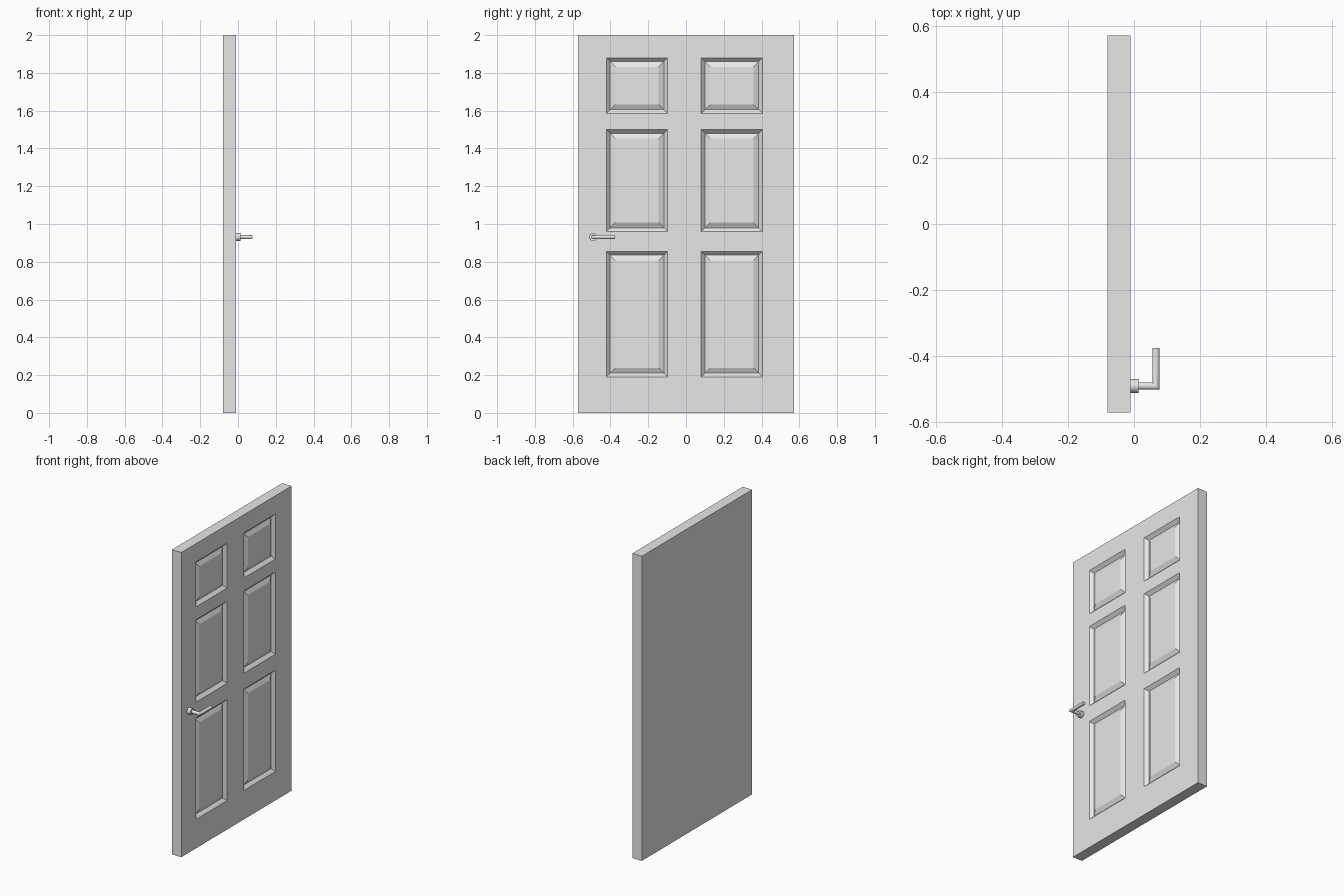
import bpy, bmesh, math
from mathutils import Matrix, Vector

cube = bpy.data.objects.get("Cube")
if cube:
    bpy.data.objects.remove(cube, do_unlink=True)

grey = bpy.data.materials.new("light_grey")
grey.use_nodes = True
grey.diffuse_color = (0.8, 0.8, 0.8, 1)
grey.node_tree.nodes["Principled BSDF"].inputs["Base Color"].default_value = (0.8, 0.8, 0.8, 1)


def finish(name, bm, smooth=False):
    bmesh.ops.recalc_face_normals(bm, faces=bm.faces)
    mesh = bpy.data.meshes.new(name)
    bm.to_mesh(mesh)
    bm.free()
    mesh.materials.append(grey)
    ob = bpy.data.objects.new(name, mesh)
    bpy.context.collection.objects.link(ob)
    if smooth:
        bpy.ops.object.select_all(action='DESELECT')
        bpy.context.view_layer.objects.active = ob
        ob.select_set(True)
        bpy.ops.object.shade_smooth_by_angle(angle=math.radians(35))
    return ob


# Door slab, cut along the panel borders
FACE_X, THICK, HALF_W = -0.011, 0.069, 0.572
columns = [(-0.422, -0.097), (0.08, 0.405)]
rows = [(0.19, 0.855), (0.96, 1.5), (1.585, 1.88)]
bm = bmesh.new()
bmesh.ops.create_cube(bm, size=1, matrix=Matrix.Translation((FACE_X - THICK / 2, 0, 1))
                      @ Matrix.Diagonal((THICK, 2 * HALF_W, 2, 1)))
for spans, axis in ((columns, Vector((0, 1, 0))), (rows, Vector((0, 0, 1)))):
    for span in spans:
        for value in span:
            bmesh.ops.bisect_plane(bm, geom=bm.verts[:] + bm.edges[:] + bm.faces[:],
                                   plane_co=axis * value, plane_no=axis)


# Six raised panels: a steep moulding inwards, then a gentle bevel back out
def is_panel(face):
    c = face.calc_center_median()
    return (face.normal.x > 0.9 and any(a < c.y < b for a, b in columns)
            and any(a < c.z < b for a, b in rows))


bm.normal_update()
panels = [f for f in bm.faces if is_panel(f)]
for width, depth in ((0.02, -0.02), (0.028, 0.014)):
    bmesh.ops.inset_individual(bm, faces=panels, thickness=width, depth=depth,
                               use_even_offset=True)
finish("door_slab", bm)

# Round plate behind the handle
HANDLE_Y, HANDLE_Z = -0.492, 0.931
bm = bmesh.new()
bmesh.ops.create_cone(bm, cap_ends=True, segments=32, radius1=0.021, radius2=0.021, depth=0.026,
                      matrix=Matrix.Translation((0, HANDLE_Y, HANDLE_Z))
                      @ Matrix.Rotation(math.pi / 2, 4, 'Y'))
finish("handle_plate", bm, True)

# Lever handle: a round bar with one mitred corner
SIDES, RADIUS, BAR_X, END_Y = 24, 0.011, 0.067, -0.377
bm = bmesh.new()
rings = [[], [], []]
for i in range(SIDES):
    a = 2 * math.pi * i / SIDES
    side, up = RADIUS * math.cos(a), RADIUS * math.sin(a)
    z = HANDLE_Z + up
    rings[0].append(bm.verts.new((0, HANDLE_Y - side, z)))
    rings[1].append(bm.verts.new((BAR_X + side, HANDLE_Y - side, z)))
    rings[2].append(bm.verts.new((BAR_X + side, END_Y, z)))
for r, s in zip(rings, rings[1:]):
    for i in range(SIDES):
        j = (i + 1) % SIDES
        bm.faces.new((r[i], r[j], s[j], s[i]))
bm.faces.new(rings[0])
bm.faces.new(rings[2])
finish("handle_lever", bm, True)
